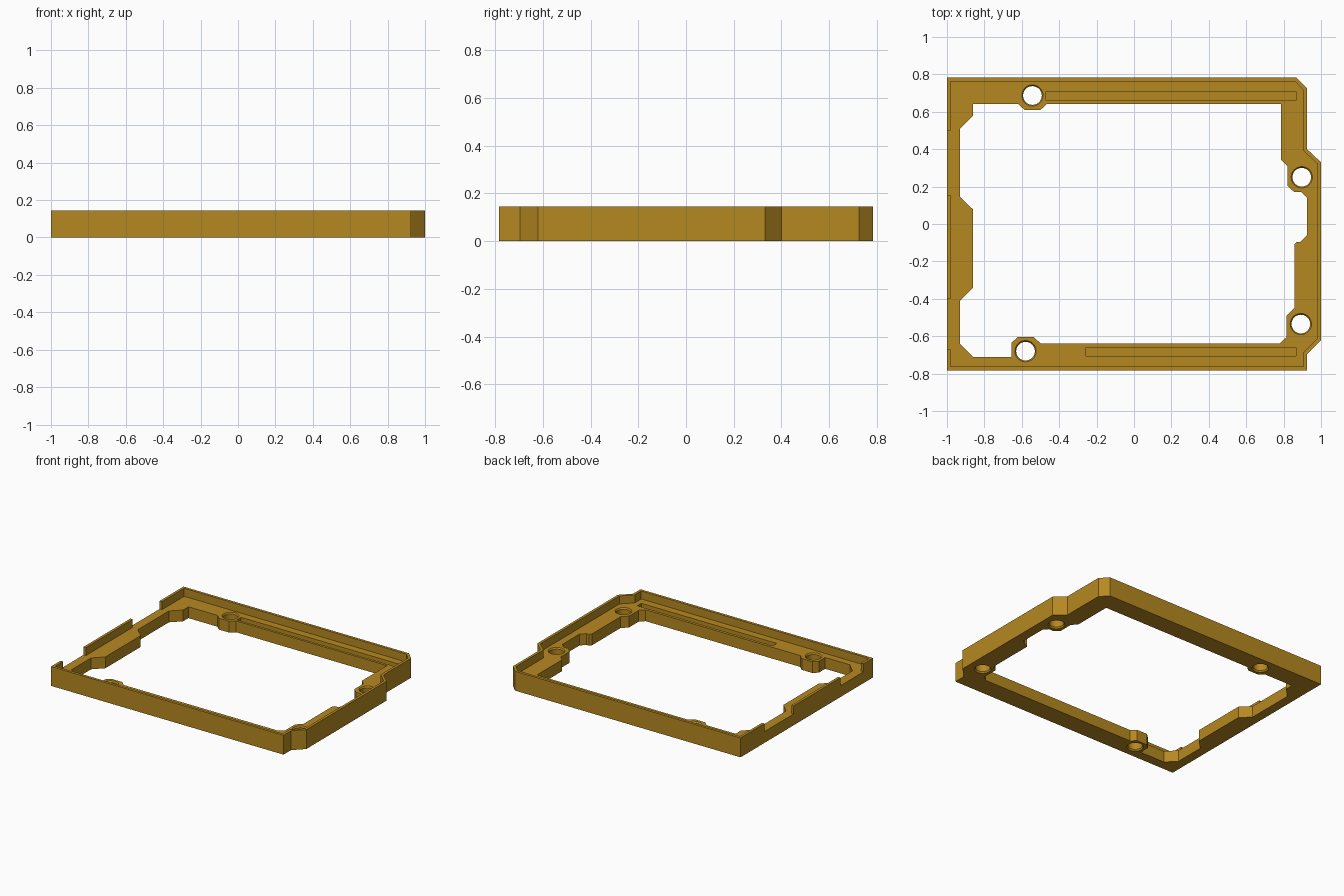
import bpy, bmesh, math

if "Cube" in bpy.data.objects:
    bpy.data.objects.remove(bpy.data.objects["Cube"])

HEIGHT, FLOOR = 0.145, 0.085
scene = bpy.context.scene

mat = bpy.data.materials.new("amber_plastic")
mat.diffuse_color = (0.47, 0.25, 0.015, 1)
mat.use_nodes = True
mat.node_tree.nodes["Principled BSDF"].inputs["Base Color"].default_value = mat.diffuse_color


def to_object(bm, name):
    bmesh.ops.recalc_face_normals(bm, faces=bm.faces[:])
    me = bpy.data.meshes.new(name)
    bm.to_mesh(me)
    bm.free()
    ob = bpy.data.objects.new(name, me)
    scene.collection.objects.link(ob)
    return ob


def prism(name, pts, z0, z1):
    bm = bmesh.new()
    face = bm.faces.new([bm.verts.new((x, y, z0)) for x, y in pts])
    ext = bmesh.ops.extrude_face_region(bm, geom=[face])
    verts = [g for g in ext["geom"] if isinstance(g, bmesh.types.BMVert)]
    bmesh.ops.translate(bm, verts=verts, vec=(0, 0, z1 - z0))
    return to_object(bm, name)


def box(name, x0, x1, y0, y1, z0, z1):
    return prism(name, [(x0, y0), (x1, y0), (x1, y1), (x0, y1)], z0, z1)


def hole_cutter(name, cx, cy, n=32):
    # stacked rings: the bore flares slightly at both mouths
    profile = [(.057, -.02), (.057, 0), (.05, .01), (.05, FLOOR - .01),
               (.057, FLOOR), (.057, .2)]
    bm = bmesh.new()
    rings = [[bm.verts.new((cx + r * math.cos(2 * math.pi * i / n),
                            cy + r * math.sin(2 * math.pi * i / n), z))
              for i in range(n)] for r, z in profile]
    for a, b in zip(rings, rings[1:]):
        for i in range(n):
            j = (i + 1) % n
            bm.faces.new((a[i], a[j], b[j], b[i]))
    bm.faces.new(rings[0])
    bm.faces.new(rings[-1])
    return to_object(bm, name)


def subtract(ob, cutters):
    for c in cutters:
        c.hide_render = True
        m = ob.modifiers.new(c.name, 'BOOLEAN')
        m.operation, m.solver, m.object = 'DIFFERENCE', 'EXACT', c
    bpy.context.view_layer.update()
    dg = bpy.context.evaluated_depsgraph_get()
    me = bpy.data.meshes.new_from_object(ob.evaluated_get(dg))
    ob.modifiers.clear()
    ob.data = me
    for c in cutters:
        bpy.data.objects.remove(c)


# Outer body with clipped right-hand corners
outer = [(-1, -.783), (.925, -.783), (.925, -.695), (1, -.62), (1, .33),
         (.925, .40), (.925, .725), (.868, .783), (-1, .783)]
frame = prism("board_frame", outer, 0, HEIGHT)

# Shallow tray that the board sits in
tray = [(-.98, -.763), (.905, -.763), (.905, -.687), (.98, -.612), (.98, .322),
        (.905, .392), (.905, .717), (.86, .763), (-.98, .763)]

# Large stepped opening through the floor
opening = [(-.86, .58), (-.93, .51), (-.93, .145), (-.86, .077), (-.86, -.34),
           (-.93, -.41), (-.93, -.64), (-.86, -.71), (-.655, -.71),
           (-.655, -.635), (-.622, -.605), (-.535, -.605), (-.50, -.638),
           (.78, -.638), (.815, -.605), (.815, -.49), (.857, -.45),
           (.857, -.11), (.87, -.095), (.89, -.095), (.925, -.06),
           (.925, .14), (.895, .17), (.857, .17), (.82, .205), (.82, .31),
           (.785, .345), (.785, .642), (-.465, .642), (-.5, .61),
           (-.585, .61), (-.62, .642), (-.86, .642)]

cutters = [prism("tray_cut", tray, FLOOR, .3),
           prism("opening_cut", opening, -.1, .35)]

# Connector gaps in the left wall
for y0, y1 in ((.155, .50), (-.67, -.40)):
    cutters.append(box("wall_gap", -1.1, -.95, y0, y1, FLOOR, .25))

# Pin-clearance grooves in the long rails
for x0, y0 in ((-.47, .66), (-.257, -.707)):
    cutters.append(box("pin_groove", x0, .865, y0, y0 + .048, .04, .25))

# Four mounting holes
for x, y in ((-.543, .687), (.897, .25), (.892, -.535), (-.58, -.68)):
    cutters.append(hole_cutter("mount_hole", x, y))

subtract(frame, cutters)
frame.data.materials.clear()
frame.data.materials.append(mat)
bpy.context.view_layer.objects.active = frame
frame.select_set(True)
bpy.ops.object.shade_smooth_by_angle(angle=math.radians(20))
